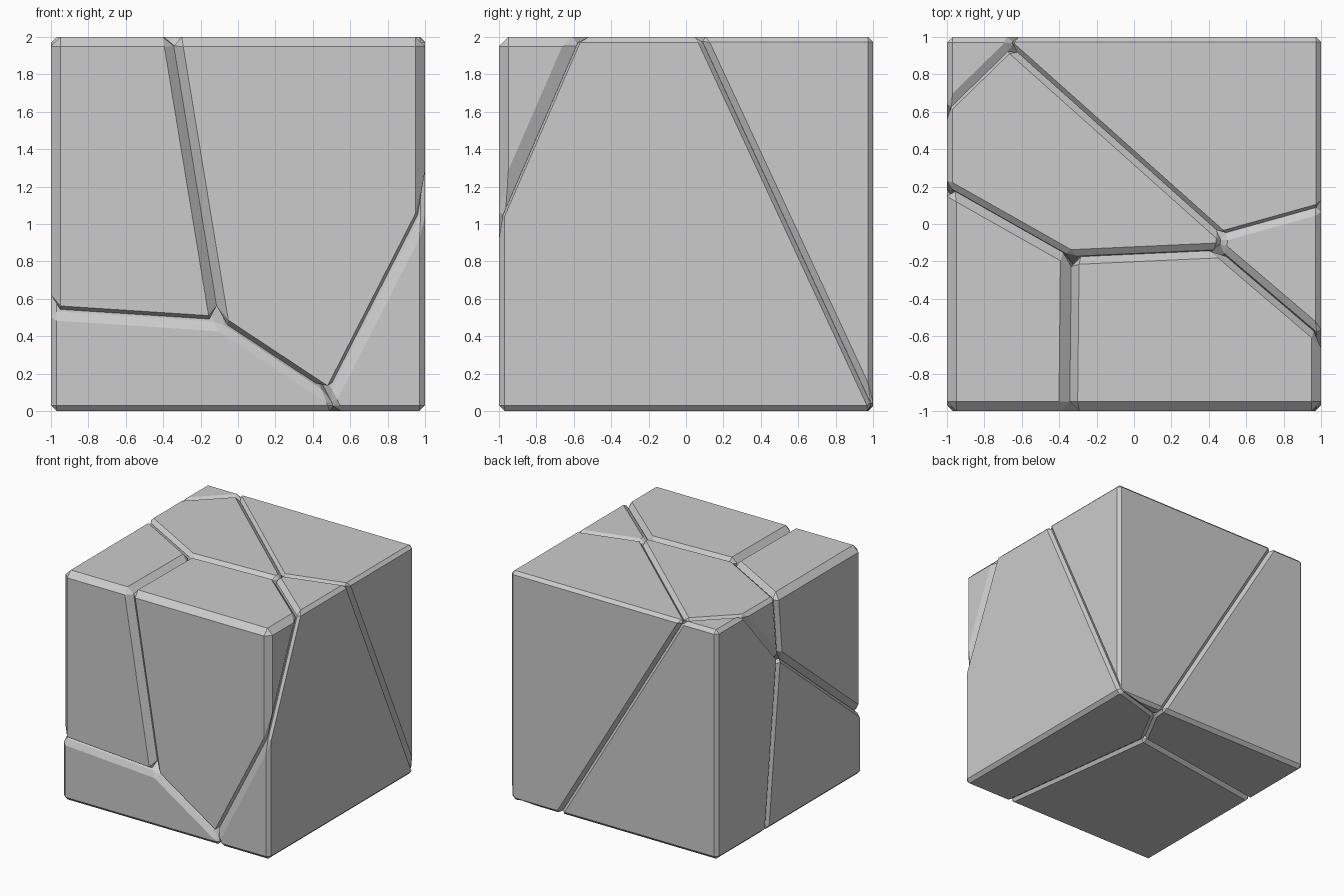
import bpy, bmesh
from itertools import combinations
from mathutils import Vector, Matrix

if "Cube" in bpy.data.objects:
    bpy.data.objects.remove(bpy.data.objects["Cube"])

# A cube fractured into seven convex cells. Each cell: site direction, weight, bevel width.
# A point belongs to the cell with the largest site.dot(p) + weight.
CELLS = {
    "back_left_chunk":    ((-0.173, 1.152, 0.127), -0.536, 0.03),
    "back_right_chunk":   ((1.381, 1.055, 1.052), -1.258, 0.027),
    "top_middle_chunk":   ((0.683, 0.273, 0.891), -0.657, 0.03),
    "front_left_chunk":   ((0.065, -0.820, 1.000), -1.270, 0.05),
    "front_right_chunk":  ((0.733, -0.827, 1.110), -1.262, 0.05),
    "right_chunk":        ((1.617, 0.210, 0.659), -0.637, 0.03),
    "bottom_left_chunk":  ((0.0, 0.0, 0.0), 0.0, 0.03),
}

# Outer cube as half-spaces n.p <= d
CUBE = [(Vector(n), d) for n, d in (
    ((1, 0, 0), 1), ((-1, 0, 0), 1), ((0, 1, 0), 1),
    ((0, -1, 0), 1), ((0, 0, 1), 2), ((0, 0, -1), 0))]


def cell_planes(name):
    """Cube sides plus the dividing planes to every other cell."""
    site, weight, _ = CELLS[name]
    planes = list(CUBE)
    for other, (s, w, _) in CELLS.items():
        if other != name:
            n = Vector(s) - Vector(site)
            planes.append((n.normalized(), (weight - w) / n.length))
    return planes


def inset_corners(planes, width):
    """Corners of every cell face, each face inset by the bevel width."""
    points = []
    for i, (n, d) in enumerate(planes):
        sides = []
        for j, (m, e) in enumerate(planes):
            if j != i:
                sine = n.cross(m).length
                sides.append((m, e - width * sine))
        for (m1, e1), (m2, e2) in combinations(sides, 2):
            mat = Matrix((n, m1, m2))
            if abs(mat.determinant()) < 1e-4:
                continue
            p = mat.inverted() @ Vector((d, e1, e2))
            if all(m.dot(p) <= e + 1e-5 for m, e in sides):
                points.append(p)
    return points


# Bevelled chunks: hull of the inset faces
for name, (_, _, width) in CELLS.items():
    bm = bmesh.new()
    for p in inset_corners(cell_planes(name), width):
        bm.verts.new(p)
    bmesh.ops.remove_doubles(bm, verts=bm.verts[:], dist=1e-4)
    bmesh.ops.convex_hull(bm, input=bm.verts[:])
    bmesh.ops.dissolve_limit(bm, angle_limit=0.01, verts=bm.verts[:], edges=bm.edges[:])
    bmesh.ops.recalc_face_normals(bm, faces=bm.faces[:])
    mesh = bpy.data.meshes.new(name)
    bm.to_mesh(mesh)
    bm.free()
    bpy.context.collection.objects.link(bpy.data.objects.new(name, mesh))
